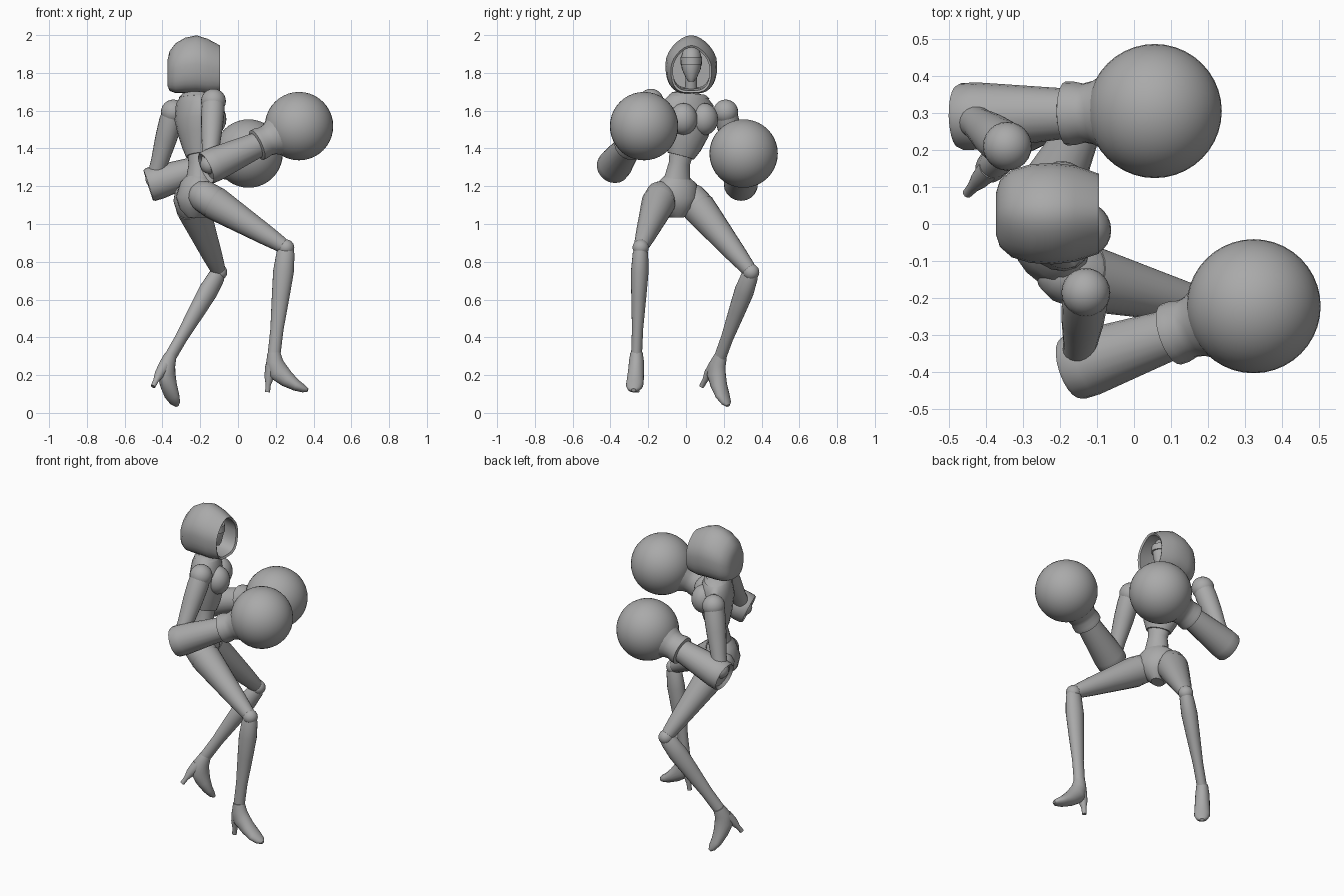
import bpy, bmesh, math
from mathutils import Vector, Matrix

cube = bpy.data.objects.get("Cube")
if cube:
    bpy.data.objects.remove(cube)

grey = bpy.data.materials.new("plain_grey")
grey.use_nodes = True
grey.diffuse_color = (0.4, 0.4, 0.4, 1)
grey.node_tree.nodes["Principled BSDF"].inputs["Base Color"].default_value = (0.4, 0.4, 0.4, 1)

UP = Vector((0, 0, 1))


def finish(name, bm, angle=40):
    bmesh.ops.recalc_face_normals(bm, faces=bm.faces)
    mesh = bpy.data.meshes.new(name)
    bm.to_mesh(mesh)
    bm.free()
    mesh.materials.append(grey)
    ob = bpy.data.objects.new(name, mesh)
    bpy.context.collection.objects.link(ob)
    bpy.ops.object.select_all(action='DESELECT')
    ob.select_set(True)
    bpy.context.view_layer.objects.active = ob
    bpy.ops.object.shade_smooth_by_angle(angle=math.radians(angle))
    return ob


def ball(name, centre, size, turn=0, segs=24):
    """Ellipsoid, turned about z."""
    bm = bmesh.new()
    bmesh.ops.create_uvsphere(bm, u_segments=segs, v_segments=segs // 2, radius=1)
    size = size if isinstance(size, tuple) else (size,) * 3
    bm.transform(Matrix.Translation(centre) @ Matrix.Rotation(turn, 4, 'Z')
                 @ Matrix.Diagonal((*size, 1)))
    return finish(name, bm)


def oval(t):
    return math.cos(t), math.sin(t)


def arch(t):
    """Pointed at the top, squarer at the bottom."""
    c, s = math.cos(t), math.sin(t)
    if s > 0:
        return c * (1 - 0.22 * s * s), s
    return math.copysign(abs(c) ** 0.6, c), -abs(s) ** 0.8


def loft(name, rows, side, axis=None, shape=oval, segs=20):
    """Skin rings given as (centre, half width along side, half depth)."""
    bm = bmesh.new()
    rings = []
    centres = [Vector(r[0]) for r in rows]
    for i, (_, wide, deep) in enumerate(rows):
        tangent = axis or centres[min(i + 1, len(rows) - 1)] - centres[max(i - 1, 0)]
        tangent = tangent.normalized()
        a = (side - tangent * side.dot(tangent)).normalized()
        b = tangent.cross(a)
        ring = []
        for k in range(segs):
            u, v = shape(2 * math.pi * k / segs)
            ring.append(bm.verts.new(centres[i] + a * wide * u + b * deep * v))
        rings.append(ring)
    for low, high in zip(rings, rings[1:]):
        for k in range(segs):
            n = (k + 1) % segs
            bm.faces.new((low[k], low[n], high[n], high[k]))
    bm.faces.new(rings[0])
    bm.faces.new(rings[-1])
    return finish(name, bm)


def limb(name, start, end, profile, side=Vector((0, 1, 0)), squash=1.0):
    """Straight limb with a (fraction, radius) profile."""
    a, b = Vector(start), Vector(end)
    rows = [(a.lerp(b, t), r * squash, r) for t, r in profile]
    return loft(name, rows, side, axis=b - a)


def shoe(name, ankle, yaw, pitch):
    """High heeled shoe, pitched down about the ankle."""
    turn = Matrix.Rotation(yaw, 3, 'Z') @ Matrix.Rotation(pitch, 3, 'Y')
    side = turn @ Vector((0, 1, 0))

    def place(rows):
        return [(Vector(ankle) + turn @ Vector((f, 0, u)), w, d) for f, u, w, d in rows]

    loft(name, place([(0, .02, .033, .034), (.003, -.03, .040, .046), (.022, -.08, .043, .055),
                      (.07, -.122, .045, .043), (.12, -.155, .046, .030),
                      (.16, -.173, .033, .020), (.18, -.18, .012, .009)]), side)
    loft(name + "_heel", place([(-.01, -.05, .032, .036), (-.025, -.11, .025, .026),
                                (-.03, -.15, .016, .014), (-.034, -.19, .013, .013)]), side)


# Torso, turned to one side
YAW = math.radians(28)
ACROSS = Vector((-math.sin(YAW), math.cos(YAW), 0))
FORWARD = Vector((math.cos(YAW), math.sin(YAW), 0))
loft("chest", [((-.228, .02, 1.70), .045, .045), ((-.228, .018, 1.685), .10, .065),
               ((-.228, .012, 1.64), .145, .085), ((-.225, .008, 1.56), .145, .10),
               ((-.215, .0, 1.48), .125, .095), ((-.21, -.015, 1.41), .10, .08),
               ((-.208, -.028, 1.36), .075, .065)], ACROSS)
for word, s in (("left", 1), ("right", -1)):
    c = Vector((-.225, .008, 1.555)) + FORWARD * .07 + ACROSS * s * .062
    ball(word + "_bust", c, (.072, .075, .085), YAW)
loft("waist", [((-.21, -.02, 1.40), .07, .06), ((-.208, -.035, 1.32), .058, .052),
               ((-.21, -.045, 1.25), .07, .062), ((-.212, -.048, 1.2), .09, .07)], ACROSS)
loft("pelvis", [((-.212, -.045, 1.245), .075, .065), ((-.215, -.048, 1.215), .11, .085),
                ((-.22, -.05, 1.14), .125, .105), ((-.22, -.05, 1.08), .085, .09),
                ((-.22, -.05, 1.035), .035, .05)], ACROSS)
loft("collar", [((-.228, .018, 1.672), .118, .074), ((-.228, .02, 1.692), .088, .060)],
     ACROSS)

# Head, neck and hood
loft("neck", [((-.225, .025, 1.67), .036, .036), ((-.2, .028, 1.80), .028, .032)],
     Vector((0, 1, 0)))
loft("head", [((-.165, .028, 1.755), .014, .014), ((-.18, .028, 1.775), .030, .040),
              ((-.195, .028, 1.82), .050, .064), ((-.2, .028, 1.87), .058, .072),
              ((-.205, .028, 1.92), .044, .056), ((-.21, .028, 1.94), .018, .022)],
     Vector((0, 1, 0)), axis=UP)
loft("visor", [((-.193, .028, 1.845), .056, .073), ((-.197, .028, 1.885), .058, .074)],
     Vector((0, 1, 0)), axis=UP)
HOOD = [(-.373, 1.80, .055, .07), (-.362, 1.81, .09, .105), (-.33, 1.825, .118, .132),
        (-.28, 1.84, .133, .146), (-.22, 1.847, .137, .152), (-.16, 1.835, .13, .145),
        (-.095, 1.82, .108, .125), (-.102, 1.82, .097, .114), (-.18, 1.83, .105, .115),
        (-.27, 1.83, .10, .11)]
loft("hood", [((x, .028, z), w, h) for x, z, w, h in HOOD],
     Vector((0, 1, 0)), axis=Vector((1, 0, 0)), shape=arch, segs=28)

# Arms with big round gloves
ARMS = {"right": ((-.13, -.185, 1.65), (-.15, -.365, 1.315), (-.17, -.39, 1.295),
                  (.323, -.222, 1.518)),
        "left": ((-.342, .21, 1.593), (-.44, .285, 1.24), (-.475, .29, 1.205),
                 (.056, .305, 1.373))}
for word, (shoulder, elbow, cuff, fist) in ARMS.items():
    ball(word + "_shoulder", shoulder, .066)
    limb(word + "_upper_arm", shoulder, elbow,
         [(0, .058), (.15, .062), (.4, .058), (.75, .046), (1, .045)])
    ball(word + "_elbow", elbow, .05)
    limb(word + "_forearm", cuff, fist,
         [(.03, .07), (0, .084), (.02, .090), (.1, .091), (.55, .068), (.75, .065)], UP)
    limb(word + "_glove_cuff", cuff, fist,
         [(.54, .070), (.55, .086), (.59, .086), (.64, .080), (.69, .086), (.75, .105)], UP)
    ball(word + "_glove", fist, .181, segs=40)

# Legs
THIGH = [(-.18, .025), (-.14, .06), (-.05, .083), (.08, .088), (.1, .086), (.101, .09),
         (.2, .085), (.5, .068), (.75, .054), (.93, .042), (1, .035)]
SHIN = [(-.02, .034), (.05, .048), (.22, .055), (.45, .047), (.75, .035), (1, .034)]
LEGS = {"right": ((-.17, -.135, 1.14), (.255, -.24, .875), (.19, -.262, .30), -5, 0),
        "left": ((-.255, .035, 1.125), (-.1, .345, .745), (-.365, .177, .285), 48, 31)}
for word, (hip, knee, ankle, yaw, pitch) in LEGS.items():
    side = Vector((-math.sin(math.radians(yaw)), math.cos(math.radians(yaw)), 0))
    limb(word + "_thigh", hip, knee, THIGH, side)
    ball(word + "_knee", knee, .043)
    limb(word + "_shin", knee, ankle, SHIN, side, squash=.85)
    shoe(word + "_shoe", ankle, math.radians(yaw), math.radians(pitch))
